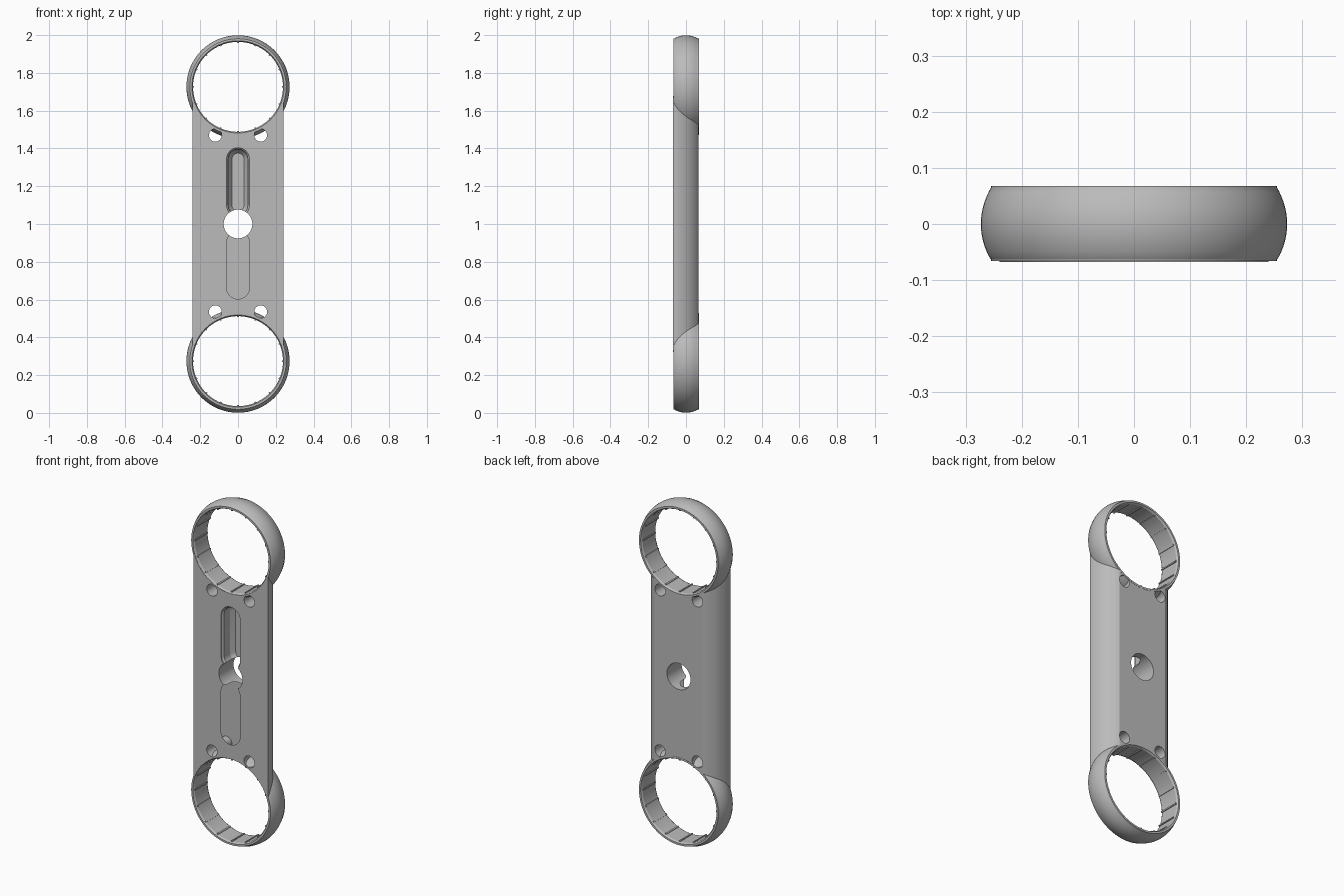
import bpy, bmesh, math
from mathutils import Matrix, Vector

if "Cube" in bpy.data.objects:
    bpy.data.objects.remove(bpy.data.objects["Cube"], do_unlink=True)

GREY = (0.5, 0.5, 0.5, 1)
mat = bpy.data.materials.new("plain grey")
mat.use_nodes = True
mat.diffuse_color = GREY
mat.node_tree.nodes["Principled BSDF"].inputs["Base Color"].default_value = GREY

FRONT, BACK = -0.068, 0.067
RING_Z = (0.274, 1.726)


def finish(name, bm):
    bmesh.ops.recalc_face_normals(bm, faces=bm.faces)
    mesh = bpy.data.meshes.new(name)
    bm.to_mesh(mesh)
    bm.free()
    mesh.materials.append(mat)
    obj = bpy.data.objects.new(name, mesh)
    bpy.context.collection.objects.link(obj)
    return obj


def loft(name, loops, closed=False):
    """Bridge equal-length point loops; cap the ends unless closed."""
    bm = bmesh.new()
    rows = [[bm.verts.new(p) for p in loop] for loop in loops]
    n = len(rows[0])
    pairs = list(zip(rows, rows[1:]))
    if closed:
        pairs.append((rows[-1], rows[0]))
    for a, b in pairs:
        for i in range(n):
            j = (i + 1) % n
            bm.faces.new((a[i], a[j], b[j], b[i]))
    if not closed:
        bm.faces.new(rows[0])
        bm.faces.new(rows[-1])
    return finish(name, bm)


def circle(r, x, y, z, n=64):
    return [(x + r * math.cos(2 * math.pi * i / n), y,
             z + r * math.sin(2 * math.pi * i / n)) for i in range(n)]


def stadium(r, y, z0, z1, n=16):
    """Upright rounded slot outline with end centres z0 and z1."""
    top = [(r * math.cos(math.pi * i / n), y, z1 + r * math.sin(math.pi * i / n))
           for i in range(n + 1)]
    low = [(-x, y, z0 + z1 - z) for x, y, z in top]
    return top + low


def smooth(obj):
    bpy.ops.object.select_all(action='DESELECT')
    obj.select_set(True)
    bpy.context.view_layer.objects.active = obj
    bpy.ops.object.shade_smooth_by_angle(angle=math.radians(30))


def cut(obj, cutter):
    cutter.hide_render = True
    mod = obj.modifiers.new("cut", 'BOOLEAN')
    mod.operation, mod.solver, mod.object = 'DIFFERENCE', 'EXACT', cutter
    bpy.ops.object.select_all(action='DESELECT')
    obj.select_set(True)
    bpy.context.view_layer.objects.active = obj
    bpy.ops.object.modifier_apply(modifier=mod.name)
    bpy.data.objects.remove(cutter, do_unlink=True)


def drill(obj, r, x, z, n=48):
    cut(obj, loft("cutter", [circle(r, x, y, z, n) for y in (-0.2, 0.2)]))


# Handle: flat front, rounded flanks narrowing to a flat back
flank, R = [], 0.15
for i in range(17):
    t = (BACK - FRONT) * math.sin(math.pi / 2 * i / 16)
    flank.append((0.24 - R + math.sqrt(R * R - t * t), FRONT + t))
section = flank + [(-x, y) for x, y in reversed(flank)]
handle = loft("handle", [[(x, y, z) for x, y in section] for z in RING_Z])

for z in RING_Z:
    drill(handle, 0.245, 0, z, 128)
drill(handle, 0.076, 0, 1.0)
for x in (-0.12, 0.12):
    for z in (0.535, 1.47):
        drill(handle, 0.034, x, z, 32)

# Two stepped grooves in the front, running into the centre hole
GROOVE = ((0.061, -0.1), (0.061, FRONT + 0.005), (0.052, FRONT + 0.015),
          (0.05, 0.0), (0.032, 0.025))
for z0, z1 in ((0.664, 0.9), (1.1, 1.343)):
    cut(handle, loft("cutter", [stadium(r, y, z0, z1) for r, y in GROOVE]))
smooth(handle)

# End rings: bulged outside, small lips, chamfered bore
outline = [(0.238, 0.058), (0.244, 0.068), (0.255, 0.068), (0.255, 0.065)]
for i in range(1, 16):
    s = 1 - i / 8
    outline.append((0.273 - 0.018 * s * s, 0.065 * s))
outline += [(r, -y + 0.002) for r, y in reversed(outline[:4])]

RIBS = 16
for name, zc in zip(("lower_ring", "upper_ring"), RING_Z):
    profile_loops = [circle(r, 0, y, zc, 128) for r, y in outline]
    ring = loft(name, profile_loops, closed=True)
    smooth(ring)

    # Thin ribs along the bore
    bm = bmesh.new()
    for k in range(RIBS):
        m = (Matrix.Translation((0, 0, zc))
             @ Matrix.Rotation(2 * math.pi * k / RIBS, 4, 'Y')
             @ Matrix.Translation((0, 0, 0.2365))
             @ Matrix.Diagonal((0.008, 0.118, 0.007, 1)))
        bmesh.ops.create_cube(bm, size=1, matrix=m)
    finish(name + "_ribs", bm)
